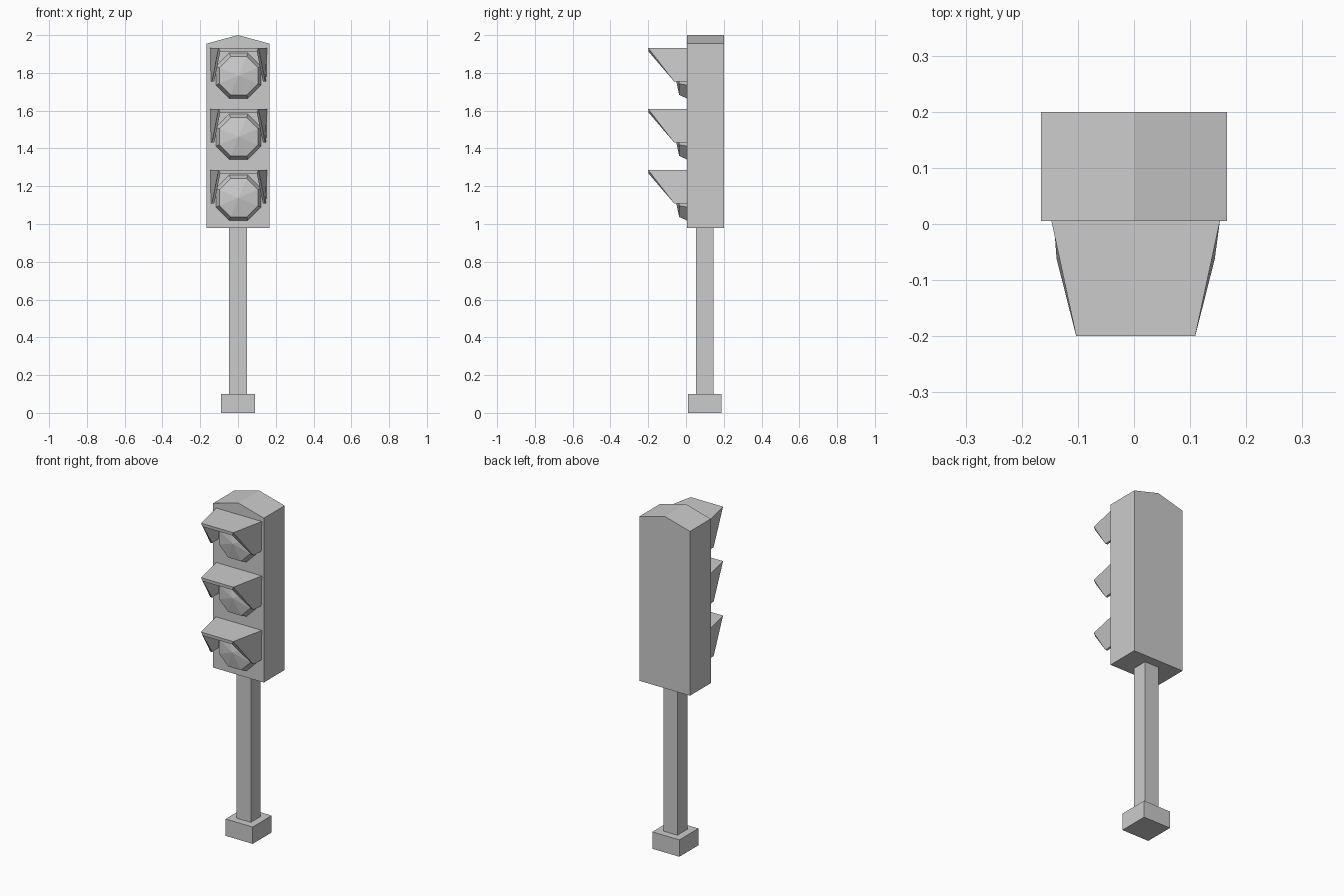
import bpy
import bmesh
import math

cube = bpy.data.objects.get("Cube")
if cube:
    bpy.data.objects.remove(cube, do_unlink=True)

grey = bpy.data.materials.new("plain grey")
grey.use_nodes = True
COLOUR = (0.6, 0.6, 0.6, 1.0)
grey.diffuse_color = COLOUR
grey.node_tree.nodes["Principled BSDF"].inputs["Base Color"].default_value = COLOUR

CENTRE_Y = 0.1    # middle of the housing, pole and foot
FRONT_Y = 0.005   # front face of the housing
BACK_Y = 0.2
LAMP_X = 0.003
SPACING = 0.323


def finish(name, bm, recalc=True):
    if recalc:
        bmesh.ops.recalc_face_normals(bm, faces=bm.faces)
    mesh = bpy.data.meshes.new(name)
    bm.to_mesh(mesh)
    bm.free()
    mesh.materials.append(grey)
    obj = bpy.data.objects.new(name, mesh)
    bpy.context.scene.collection.objects.link(obj)
    return obj


def box(name, width, bottom, top):
    bm = bmesh.new()
    bmesh.ops.create_cube(bm, size=1)
    for v in bm.verts:
        v.co.x *= width
        v.co.y = v.co.y * width + CENTRE_Y
        v.co.z = top if v.co.z > 0 else bottom
    return finish(name, bm)


def housing():
    # Gabled front outline pushed back to the rear wall
    w, bottom, eave, ridge = 0.166, 0.98, 1.955, 2.0
    outline = [(-w, bottom), (w, bottom), (w, eave), (0, ridge), (-w, eave)]
    bm = bmesh.new()
    face = bm.faces.new([bm.verts.new((x, FRONT_Y, z)) for x, z in outline])
    result = bmesh.ops.extrude_face_region(bm, geom=[face], use_keep_orig=True)
    moved = [g for g in result["geom"] if isinstance(g, bmesh.types.BMVert)]
    bmesh.ops.translate(bm, verts=moved, vec=(0, BACK_Y - FRONT_Y, 0))
    finish("signal_housing", bm)


def lamp(name, z):
    # Octagonal rim with a shallow faceted lens
    bm = bmesh.new()
    rings = []
    for apothem, y in [(0.12, FRONT_Y), (0.102, -0.036)]:
        radius = apothem / math.cos(math.pi / 8)
        angles = [(i + 0.5) * math.pi / 4 for i in range(8)]
        rings.append([bm.verts.new((LAMP_X + radius * math.cos(a), y,
                                    z + radius * math.sin(a))) for a in angles])
    back, front = rings
    tip = bm.verts.new((LAMP_X, -0.058, z))
    for i in range(8):
        j = (i + 1) % 8
        bm.faces.new((back[i], back[j], front[j], front[i]))
        bm.faces.new((front[i], front[j], tip))
    bm.faces.new(back)
    finish(name, bm)


def visor(name, top):
    # Tapered hood: flat top and two wedge sides, thickened inward
    low = top - 0.178
    bm = bmesh.new()

    def side(s):
        points = [(0.150, FRONT_Y, top), (0.106, -0.2, top),
                  (0.141, -0.062, low), (0.146, FRONT_Y, low)]
        return [bm.verts.new((LAMP_X + s * x, y, z)) for x, y, z in points]

    left, right = side(1), side(-1)
    bm.faces.new((left[0], right[0], right[1], left[1]))
    bm.faces.new((left[0], left[1], left[2], left[3]))
    bm.faces.new(tuple(reversed(right)))
    obj = finish(name, bm, recalc=False)
    shell = obj.modifiers.new("thickness", "SOLIDIFY")
    shell.thickness = 0.012
    shell.offset = -1
    shell.use_even_offset = True


box("foot", 0.178, 0, 0.1)
box("pole", 0.093, 0.1, 0.98)
housing()

for i, place in enumerate(["upper", "middle", "lower"]):
    lamp(place + "_lamp", 1.785 - i * SPACING)
    visor(place + "_visor", 1.932 - i * SPACING)
